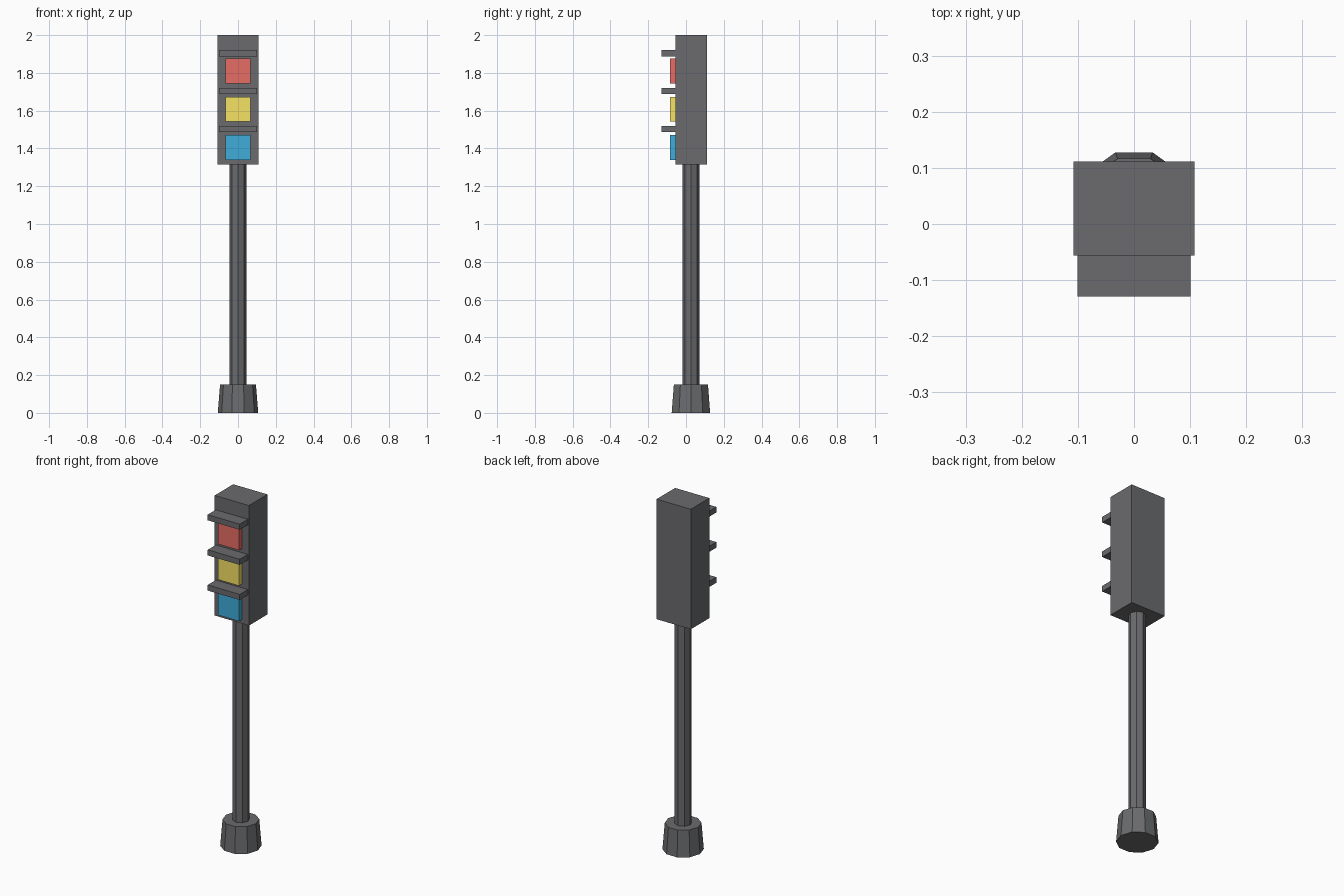
import bpy
from math import pi

if "Cube" in bpy.data.objects:
    bpy.data.objects.remove(bpy.data.objects["Cube"])

AXIS_Y = 0.026  # pole and base axis
DARK = bpy.data.materials.new("dark_metal")
DARK.diffuse_color = (0.145, 0.147, 0.155, 1)
DARK.use_nodes = True
DARK.node_tree.nodes["Principled BSDF"].inputs["Base Color"].default_value = DARK.diffuse_color


def box(name, x, y, z, color=None):
    """Box from (min, max) ranges on each axis."""
    ranges = (x, y, z)
    bpy.ops.mesh.primitive_cube_add(size=1, location=[(a + b) / 2 for a, b in ranges])
    ob = bpy.context.object
    ob.name = name
    ob.scale = [b - a for a, b in ranges]
    bpy.ops.object.transform_apply(location=False, rotation=False, scale=True)
    mat = DARK
    if color:
        mat = bpy.data.materials.new(name)
        mat.diffuse_color = (*color, 1)
        mat.use_nodes = True
        mat.node_tree.nodes["Principled BSDF"].inputs["Base Color"].default_value = mat.diffuse_color
    ob.data.materials.append(mat)


def prism(name, sides, r_bottom, r_top, z0, z1):
    """Upright tapered prism with a corner on the x axis."""
    bpy.ops.mesh.primitive_cone_add(vertices=sides, radius1=r_bottom, radius2=r_top,
                                    depth=z1 - z0, location=(0, AXIS_Y, (z0 + z1) / 2),
                                    rotation=(0, 0, pi / 2))
    ob = bpy.context.object
    ob.name = name
    ob.data.materials.append(DARK)


# Foot and pole
prism("base", 10, 0.107, 0.095, 0, 0.15)
prism("pole", 8, 0.045, 0.045, 0.15, 1.315)

# Signal housing
box("housing", (-0.108, 0.108), (-0.056, 0.111), (1.315, 2.0))

# Lamps, each with a visor above
lamps = [("red", (0.80, 0.15, 0.13)),
         ("yellow", (0.92, 0.76, 0.13)),
         ("blue", (0.05, 0.42, 0.70))]
for i, (label, color) in enumerate(lamps):
    top = 1.875 - 0.2025 * i
    box(label + "_lamp", (-0.066, 0.066), (-0.084, -0.056), (top - 0.131, top), color)
    vtop = 1.92 - 0.2005 * i
    box(label + "_visor", (-0.101, 0.101), (-0.129, -0.056), (vtop - 0.032, vtop))
